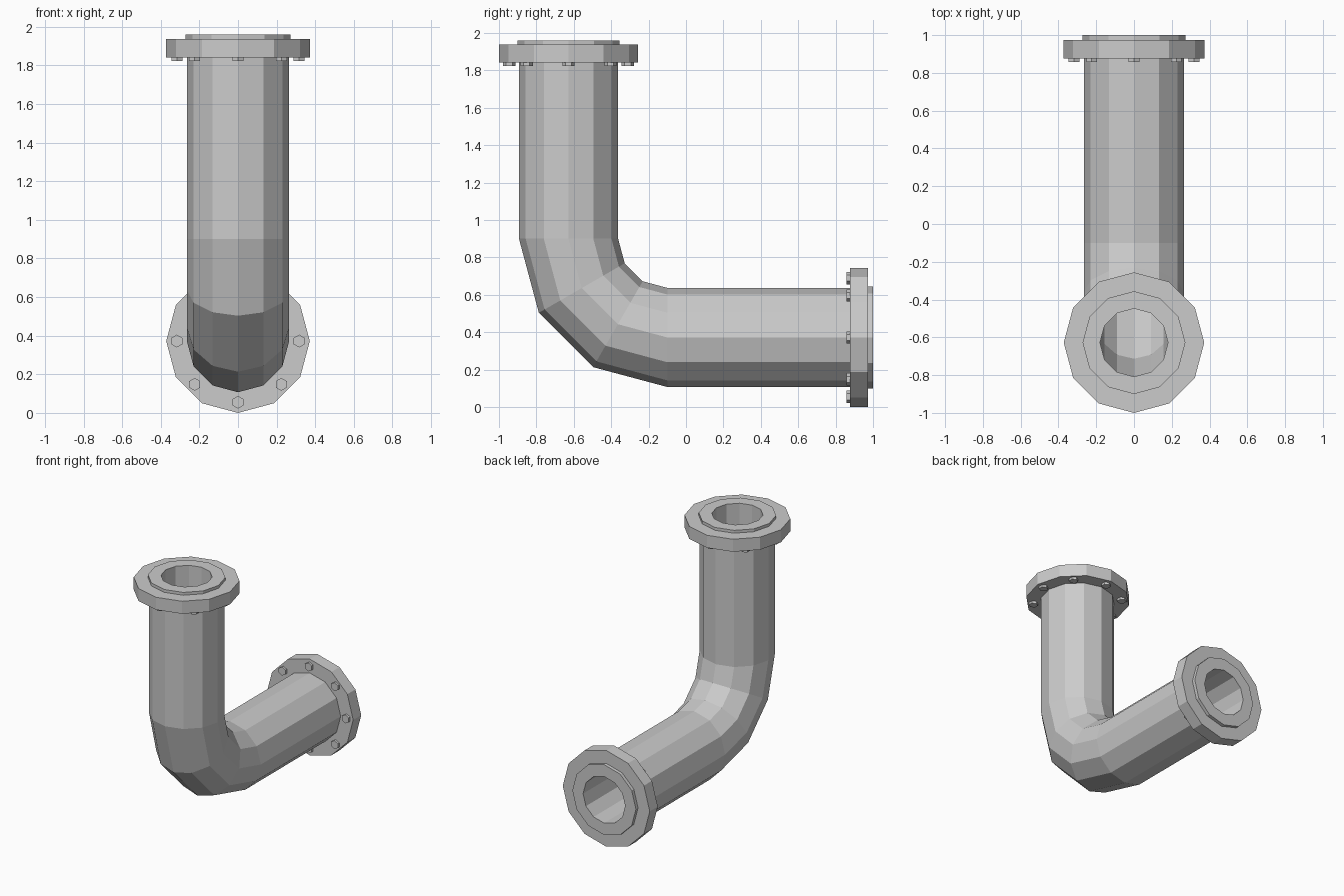
import bpy, bmesh
from math import sin, cos, radians, tau
from mathutils import Vector

if "Cube" in bpy.data.objects:
    bpy.data.objects.remove(bpy.data.objects["Cube"])

SIDES = 12
BEND_CENTRE = Vector((0, -0.1, 0.9))
BEND_R, PIPE_R, BORE_R, LIP_R, FLANGE_R = 0.528, 0.265, 0.18, 0.272, 0.372
BOLT_CIRCLE, BOLT_R, BOLT_H = 0.317, 0.033, 0.018
# each leg: bend angle, then distances from the bend to flange back, flange front, lip face
TOP_LEG = (0, 0.941, 1.038, 1.06)
SIDE_LEG = (90, 0.976, 1.074, 1.10)


def frame(angle, dist):
    """Centre, outward radial and leg direction at a station along the pipe."""
    a = radians(angle)
    v = Vector((0, -cos(a), -sin(a)))
    leg = Vector((0, 0, 1)) if angle < 45 else Vector((0, 1, 0))
    return BEND_CENTRE + v * BEND_R + leg * dist, v, leg


def ring(angle, dist, r, n=SIDES, offset=(0, 0)):
    c, v, _ = frame(angle, dist)
    x = Vector((1, 0, 0))
    c = c + x * offset[0] + v * offset[1]
    return [c + (x * sin(tau * i / n) + v * cos(tau * i / n)) * r for i in range(n)]


def skin(bm, rings, closed=False, caps=False):
    loops = [[bm.verts.new(p) for p in r] for r in rings]
    pairs = list(zip(loops, loops[1:]))
    if closed:
        pairs.append((loops[-1], loops[0]))
    for a, b in pairs:
        for i in range(len(a)):
            j = (i + 1) % len(a)
            bm.faces.new((a[i], a[j], b[j], b[i]))
    if caps:
        bm.faces.new(loops[0])
        bm.faces.new(loops[-1])


def finish(bm, name):
    bmesh.ops.recalc_face_normals(bm, faces=bm.faces[:])
    me = bpy.data.meshes.new(name)
    bm.to_mesh(me)
    bm.free()
    bpy.context.collection.objects.link(bpy.data.objects.new(name, me))


# hollow elbow pipe with a raised lip at both ends
def lip(leg):
    a, _, front, face = leg
    return [ring(a, front, PIPE_R), ring(a, front, LIP_R),
            ring(a, face, LIP_R), ring(a, face, BORE_R)]


bend = (0, 30, 60, 90)
outer = [ring(a, 0, PIPE_R) for a in bend]
inner = [ring(a, 0, BORE_R) for a in reversed(bend)]
bm = bmesh.new()
skin(bm, lip(TOP_LEG)[::-1] + outer + lip(SIDE_LEG) + inner, closed=True)
finish(bm, "elbow_pipe")

for label, (a, back, front, _) in (("top", TOP_LEG), ("side", SIDE_LEG)):
    # flange collar around the pipe
    bm = bmesh.new()
    skin(bm, [ring(a, back, PIPE_R), ring(a, back, FLANGE_R),
              ring(a, front, FLANGE_R), ring(a, front, PIPE_R)], closed=True)
    finish(bm, label + "_flange")

    # eight hexagonal bolt heads behind the flange
    bm = bmesh.new()
    for k in range(8):
        t = tau * k / 8
        off = (BOLT_CIRCLE * sin(t), BOLT_CIRCLE * cos(t))
        skin(bm, [ring(a, back - BOLT_H, BOLT_R, 6, off),
                  ring(a, back + 0.01, BOLT_R, 6, off)], caps=True)
    finish(bm, label + "_flange_bolts")
